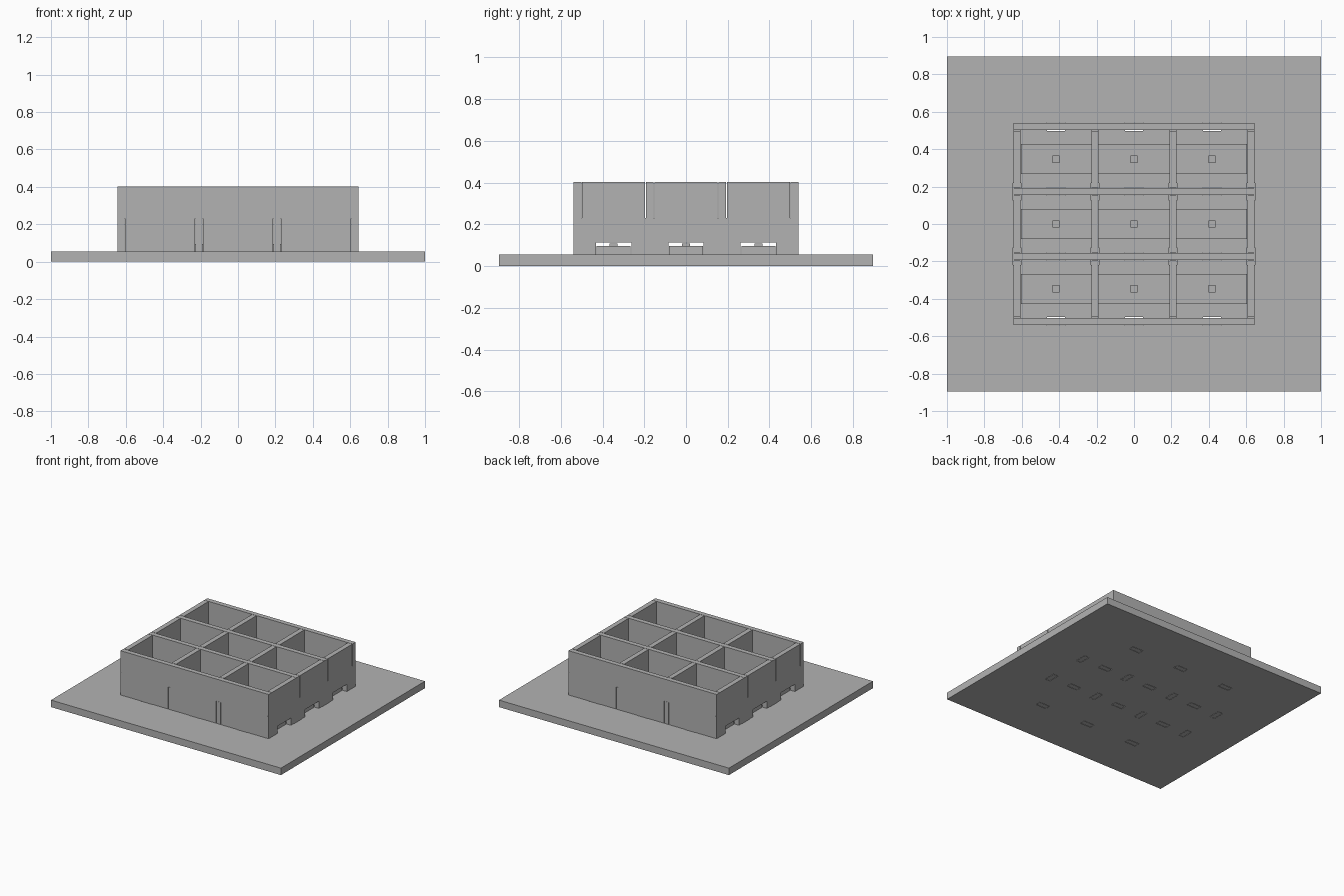
import bpy
import bmesh
from mathutils import Matrix, Vector

if "Cube" in bpy.data.objects:
    bpy.data.objects.remove(bpy.data.objects["Cube"], do_unlink=True)

grey = bpy.data.materials.new("plain_grey")
grey.use_nodes = True
COLOUR = (0.45, 0.45, 0.45, 1)
grey.diffuse_color = COLOUR
grey.node_tree.nodes["Principled BSDF"].inputs["Base Color"].default_value = COLOUR

# Shared dimensions
PLATE_TOP, WALL_TOP, LAP = 0.055, 0.403, 0.23
THICK, SLOT, TAB = 0.038, 0.044, 0.09
CELL_X, CELL_Y = 0.417, 0.347
HALF_X, HALF_Y = 0.645, 0.54
wall_xs = [CELL_X * k for k in (-1.5, -0.5, 0.5, 1.5)]
wall_ys = [CELL_Y * k for k in (-1.5, -0.5, 0.5, 1.5)]
cell_xs = [CELL_X * k for k in (-1, 0, 1)]
cell_ys = [CELL_Y * k for k in (-1, 0, 1)]


def finish(name, bm):
    bmesh.ops.recalc_face_normals(bm, faces=bm.faces)
    mesh = bpy.data.meshes.new(name)
    bm.to_mesh(mesh)
    bm.free()
    mesh.materials.append(grey)
    obj = bpy.data.objects.new(name, mesh)
    bpy.context.collection.objects.link(obj)
    return obj


def add_box(bm, centre, size):
    matrix = Matrix.Translation(centre) @ Matrix.Diagonal((*size, 1))
    bmesh.ops.create_cube(bm, size=1, matrix=matrix)


def stepped_edge(half, base, steps):
    """Edge from -half to half, stepping to another height at each feature."""
    pts = [(-half, base)]
    for centre, width, z in sorted(steps):
        left, right = centre - width / 2, centre + width / 2
        if left <= -half:
            pts, left = [], -half
        else:
            pts.append((left, base))
        pts += [(left, z), (min(right, half), z)]
        if right >= half:
            return pts
        pts.append((right, base))
    return pts + [(half, base)]


def wall(name, half, lower, upper, place):
    """Extrude a notched wall outline; place maps (along, across, z) to space."""
    outline = stepped_edge(half, PLATE_TOP, lower)
    outline += reversed(stepped_edge(half, WALL_TOP, upper))
    bm = bmesh.new()
    face = bm.faces.new([bm.verts.new(place(u, -THICK / 2, z)) for u, z in outline])
    moved = bmesh.ops.extrude_face_region(bm, geom=[face])["geom"]
    shift = Vector(place(0, THICK, 0)) - Vector(place(0, 0, 0))
    bmesh.ops.translate(bm, vec=shift, verts=[v for v in moved if isinstance(v, bmesh.types.BMVert)])
    finish(name, bm)


# Base plate with through slots for the wall tabs
bm = bmesh.new()
add_box(bm, (0, 0, PLATE_TOP / 2), (2, 1.79, PLATE_TOP))
plate = finish("base_plate", bm)
bm = bmesh.new()
for x in cell_xs:
    for y in wall_ys:
        add_box(bm, (x, y, 0), (TAB + 0.004, SLOT, 1))
for x in wall_xs:
    for y in wall_ys[1:3]:
        add_box(bm, (x, y, 0), (SLOT, TAB + 0.004, 1))
cutter = finish("slot_cutter", bm)
cutter.hide_render = True
mod = plate.modifiers.new("tab_slots", "BOOLEAN")
mod.object, mod.operation, mod.solver = cutter, "DIFFERENCE", "EXACT"
bpy.context.view_layer.objects.active = plate
bpy.ops.object.modifier_apply(modifier=mod.name)
bpy.data.objects.remove(cutter, do_unlink=True)

# Cross walls: tabs below and lap slots open downwards
cross_lower = [(x, SLOT, LAP) for x in wall_xs] + [(x, TAB, 0) for x in cell_xs]
for i, y in enumerate(wall_ys):
    wall(f"cross_wall_{i + 1}", HALF_X, cross_lower, [],
         lambda u, t, z, y=y: (u, y + t, z))

# Long walls: strip openings and tabs below, lap slots open upwards
long_lower = [(y, 0.17, 0.112) for y in cell_ys] + [(y, TAB, 0) for y in wall_ys[1:3]]
long_upper = [(y, SLOT, LAP) for y in wall_ys]
for i, x in enumerate(wall_xs):
    wall(f"long_wall_{i + 1}", HALF_Y, long_lower, long_upper,
         lambda u, t, z, x=x: (x + t, u, z))

# Strips running through the openings, with a small square lamp in every cell
for i, y in enumerate(cell_ys):
    bm = bmesh.new()
    add_box(bm, (0, y, 0.075), (1.21, 0.162, 0.04))
    finish(f"strip_{i + 1}", bm)
    bm = bmesh.new()
    for x in cell_xs:
        add_box(bm, (x, y, 0.1), (0.04, 0.04, 0.014))
    finish(f"strip_lamps_{i + 1}", bm)
